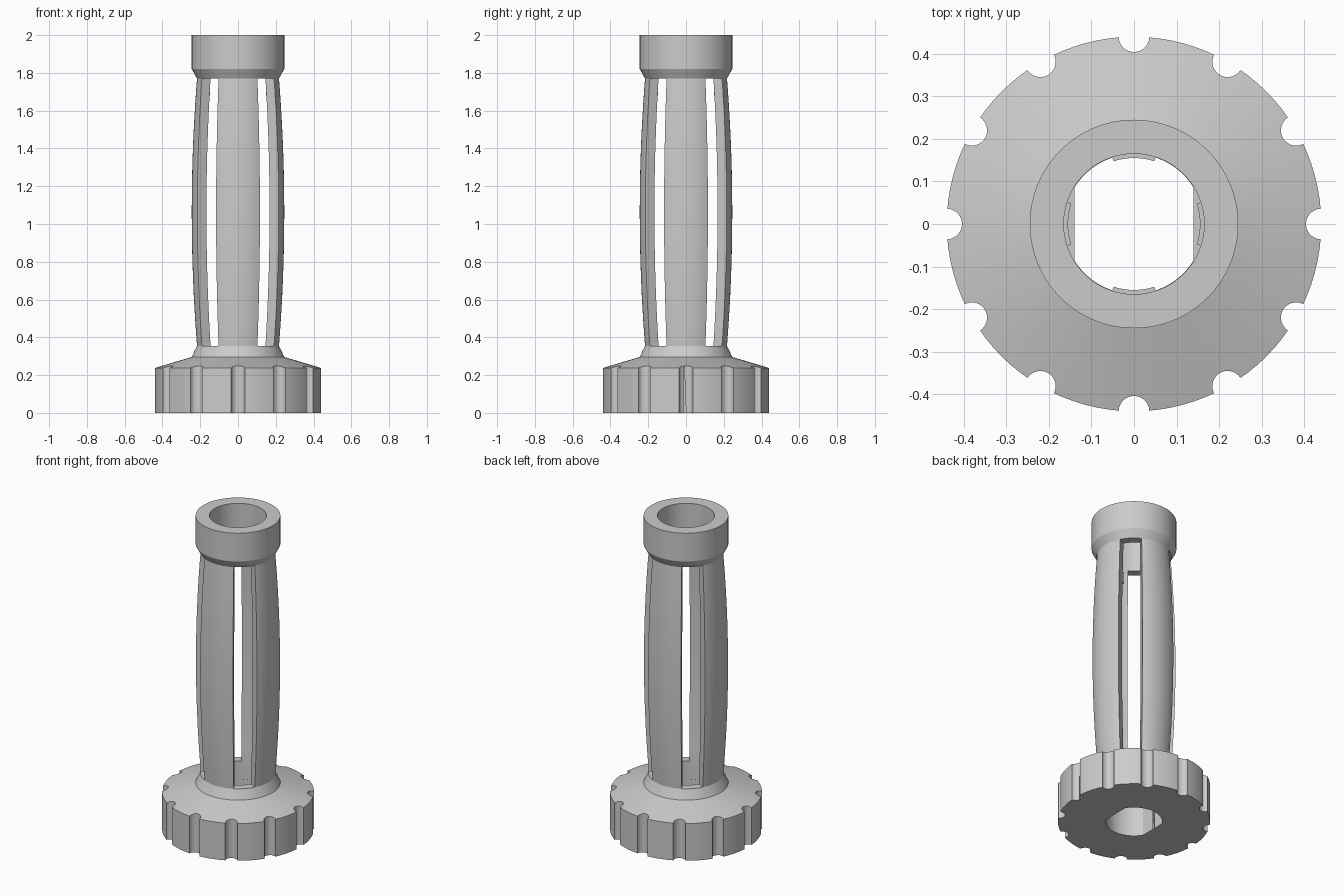
import bpy
import bmesh
from math import sin, cos, pi, radians

if "Cube" in bpy.data.objects:
    bpy.data.objects.remove(bpy.data.objects["Cube"])

SEG = 96
SLOT_LOW, SLOT_HIGH = 0.355, 1.77
BORE = 0.165

grey = bpy.data.materials.new("plain grey")
grey.use_nodes = True
grey.diffuse_color = (0.6, 0.6, 0.6, 1)
grey.node_tree.nodes["Principled BSDF"].inputs["Base Color"].default_value = (0.6, 0.6, 0.6, 1)


def make_object(name, bm):
    bmesh.ops.recalc_face_normals(bm, faces=bm.faces)
    mesh = bpy.data.meshes.new(name)
    bm.to_mesh(mesh)
    bm.free()
    mesh.materials.append(grey)
    obj = bpy.data.objects.new(name, mesh)
    bpy.context.collection.objects.link(obj)
    return obj


def revolve(name, profile):
    """Turn a closed (radius, height) loop around the z axis."""
    bm = bmesh.new()
    rings = [[bm.verts.new((r * cos(2 * pi * i / SEG), r * sin(2 * pi * i / SEG), z))
              for r, z in profile] for i in range(SEG)]
    n = len(profile)
    for i in range(SEG):
        a, b = rings[i], rings[(i + 1) % SEG]
        for j in range(n):
            k = (j + 1) % n
            bm.faces.new((a[j], b[j], b[k], a[k]))
    return make_object(name, bm)


def prism(bm, outline, low, high):
    bottom = [bm.verts.new((x, y, low)) for x, y in outline]
    top = [bm.verts.new((x, y, high)) for x, y in outline]
    n = len(outline)
    bm.faces.new(bottom[::-1])
    bm.faces.new(top)
    for i in range(n):
        k = (i + 1) % n
        bm.faces.new((bottom[i], bottom[k], top[k], top[i]))


def polar(radius, angle):
    return radius * cos(angle), radius * sin(angle)


def cut(target, outlines, low, high):
    bm = bmesh.new()
    for outline in outlines:
        prism(bm, outline, low, high)
    cutter = make_object("cutter", bm)
    cutter.hide_render = True
    mod = target.modifiers.new("cut", "BOOLEAN")
    mod.operation = "DIFFERENCE"
    mod.solver = "EXACT"
    mod.object = cutter
    bpy.context.view_layer.objects.active = target
    bpy.ops.object.modifier_apply(modifier=mod.name)
    bpy.data.objects.remove(cutter)


def bulge(end, middle, steps=20):
    """Barrel curve running up the length of the slots."""
    return [(end + (middle - end) * (1 - (2 * i / steps - 1) ** 2),
             SLOT_LOW + (SLOT_HIGH - SLOT_LOW) * i / steps) for i in range(steps + 1)]


# Handle body: knob, flare, barrel, collar and hollow bore in one profile
outer = [(0.44, 0), (0.44, 0.238), (0.245, 0.296)] + bulge(0.217, 0.245)
outer += [(0.245, 1.82), (0.245, 2)]
inner = [(BORE, 2)] + bulge(BORE, 0.19)[::-1] + [(BORE, 0.24), (0.13, 0.24), (0.13, 0)]
body = revolve("slotted_handle", outer + inner)

# Four radial slots leave four legs
half = radians(16.7)
slots = []
for q in range(4):
    mid = radians(45 + 90 * q)
    slots.append([polar(0.06, mid - half), polar(0.45, mid - half),
                  polar(0.45, mid + half), polar(0.06, mid + half)])
cut(body, slots, SLOT_LOW, SLOT_HIGH)

# Twelve round finger grooves around the knob
grooves = []
for g in range(12):
    cx, cy = polar(0.44, radians(30 * g))
    grooves.append([(cx + 0.036 * cos(2 * pi * i / 24), cy + 0.036 * sin(2 * pi * i / 24))
                    for i in range(24)])
cut(body, grooves, -0.1, 0.34)

# Double-flat hole through the base
hole = []
for i in range(SEG):
    x, y = polar(BORE - 0.001, 2 * pi * (i + 0.5) / SEG)
    hole.append((max(-0.14, min(0.14, x)), y))
cut(body, [hole], -0.1, 0.3)

# Small retaining ribs inside the collar end of the legs
bm = bmesh.new()
for q in range(4):
    angles = [radians(90 * q - 18 + 4 * i) for i in range(10)]
    prism(bm, [polar(0.155, a) for a in angles] + [polar(0.18, a) for a in angles[::-1]],
          1.68, 1.75)
ribs = make_object("retaining_ribs", bm)

for obj in (body, ribs):
    bpy.ops.object.select_all(action="DESELECT")
    obj.select_set(True)
    bpy.context.view_layer.objects.active = obj
    bpy.ops.object.shade_smooth_by_angle(angle=radians(12))
